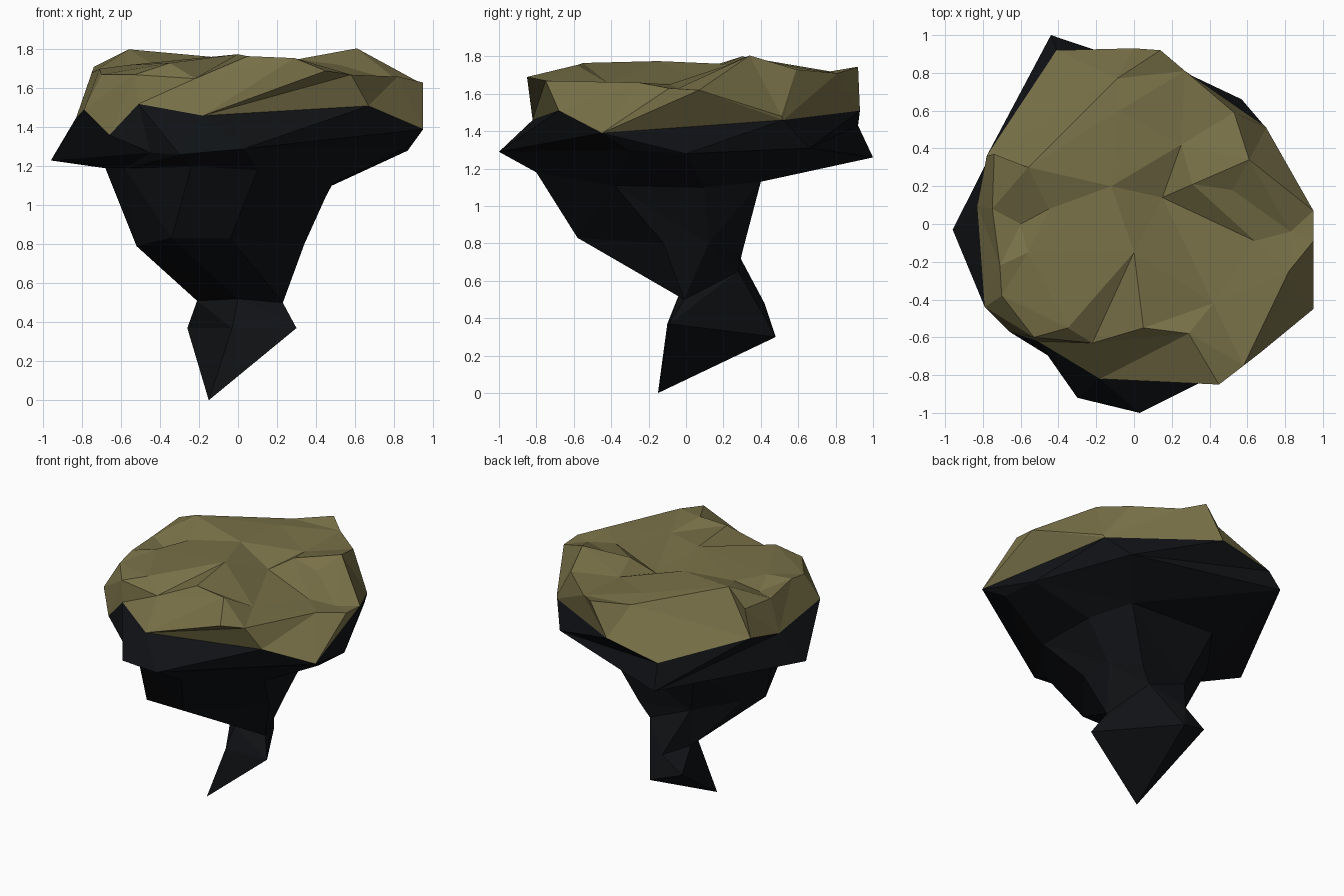
import bpy, bmesh
from math import atan2, tau
from mathutils import Vector
from mathutils.geometry import delaunay_2d_cdt

if "Cube" in bpy.data.objects:
    bpy.data.objects.remove(bpy.data.objects["Cube"])


def material(name, rgb):
    m = bpy.data.materials.new(name)
    m.diffuse_color = (*rgb, 1)
    m.use_nodes = True
    m.node_tree.nodes["Principled BSDF"].inputs["Base Color"].default_value = m.diffuse_color
    return m


def ring(bm, pts):
    # vertices sorted by angle about their own centre
    c = sum((Vector(p) for p in pts), Vector()) / len(pts)
    out = [(atan2(p[1] - c.y, p[0] - c.x), bm.verts.new(p)) for p in pts]
    return sorted(out, key=lambda t: t[0])


def stitch(bm, a, b):
    # triangulated band between two rings with different point counts
    na, nb = len(a), len(b)
    ang = lambda r, k: r[k % len(r)][0] + tau * (k // len(r))
    i = j = 0
    while i < na or j < nb:
        va, vb = a[i % na][1], b[j % nb][1]
        if j == nb or (i < na and ang(a, i + 1) <= ang(b, j + 1)):
            i += 1
            bm.faces.new((va, a[i % na][1], vb))
        else:
            j += 1
            bm.faces.new((va, b[j % nb][1], vb))


def finish(bm, name, mat):
    bmesh.ops.recalc_face_normals(bm, faces=bm.faces[:])
    me = bpy.data.meshes.new(name)
    bm.to_mesh(me)
    bm.free()
    ob = bpy.data.objects.new(name, me)
    me.materials.append(mat)
    bpy.context.collection.objects.link(ob)


# seam where the grass meets the rock
seam = [(-.18, -.82, 1.46), (.67, -.68, 1.51), (.95, -.45, 1.39),
        (.69, .52, 1.46), (0, .93, 1.51), (-.41, .92, 1.43),
        (-.78, .36, 1.50), (-.83, .1, 1.45), (-.79, -.44, 1.49),
        (-.66, -.57, 1.36), (-.51, -.62, 1.52)]

# grass cap: side band plus an uneven top
rim = [(-.22, -.63, 1.65), (.29, -.58, 1.755), (.45, -.85, 1.69),
       (.58, -.75, 1.67), (.82, -.25, 1.66), (.95, -.09, 1.63),
       (.95, .07, 1.62), (.70, .51, 1.48), (.53, .59, 1.73),
       (.27, .81, 1.71), (.14, .92, 1.745), (-.09, .77, 1.72),
       (-.56, .30, 1.80), (-.74, .37, 1.71), (-.75, .08, 1.68),
       (-.71, -.22, 1.70), (-.70, -.38, 1.67), (-.53, -.60, 1.67)]
inner = [(.61, .34, 1.805), (-.35, -.55, 1.73), (.42, -.42, 1.66),
         (.15, .14, 1.65), (.31, .21, 1.75), (.83, -.04, 1.63),
         (.64, -.09, 1.65), (0, -.15, 1.775), (-.12, .2, 1.76),
         (-.45, .08, 1.73), (-.6, .0, 1.66), (-.56, -.15, 1.72),
         (.25, .42, 1.70), (.52, .18, 1.72), (-.08, .6, 1.74),
         (.05, -.55, 1.765)]

bm = bmesh.new()
low, high = ring(bm, seam), ring(bm, rim)
stitch(bm, low, high)
verts = [v for _, v in high] + [bm.verts.new(p) for p in inner]
res = delaunay_2d_cdt([v.co.xy for v in verts], [], [list(range(len(high)))], 1, 1e-5)
for f in res[2]:
    bm.faces.new([verts[res[3][k][0]] for k in f])
finish(bm, "grass_cap", material("grass", (.19, .165, .065)))

# rock: overhanging ledge, tapering body, pinched neck and leaning point
ledge = [(.03, -1, 1.29), (.87, -.3, 1.30), (.87, 0, 1.28),
         (.57, .66, 1.31), (-.44, 1, 1.26), (-.96, -.03, 1.23),
         (-.45, -.70, 1.27), (-.30, -.92, 1.26)]
underside = [(.1, -.8, 1.18), (.48, -.38, 1.11), (.48, .1, 1.1), (.35, .4, 1.13),
             (-.35, .40, 1.16), (-.68, -.05, 1.19), (-.58, -.4, 1.19),
             (-.24, -.8, 1.2)]
body = [(-.04, -.58, .83), (.34, -.12, .8), (.32, .12, .8), (.17, .3, .75),
        (-.22, .26, .78), (-.46, .0, .81), (-.52, -.19, .79), (-.34, -.58, .83)]
neck = [(-.21, .24, .51), (0, -.04, .52), (.23, -.01, .5),
        (.10, .28, .65), (-.1, .42, .48)]
foot = [(-.03, -.1, .37), (.3, -.09, .37), (-.04, .48, .3), (-.26, .42, .37)]

bm = bmesh.new()
rings = [ring(bm, r) for r in (seam, ledge, underside, body, neck, foot)]
for a, b in zip(rings, rings[1:]):
    stitch(bm, a, b)
tip = bm.verts.new((-.15, -.15, 0))
last = [v for _, v in rings[-1]]
for k, v in enumerate(last):
    bm.faces.new((v, last[(k + 1) % len(last)], tip))
finish(bm, "rock_base", material("rock", (.005, .006, .0075)))
